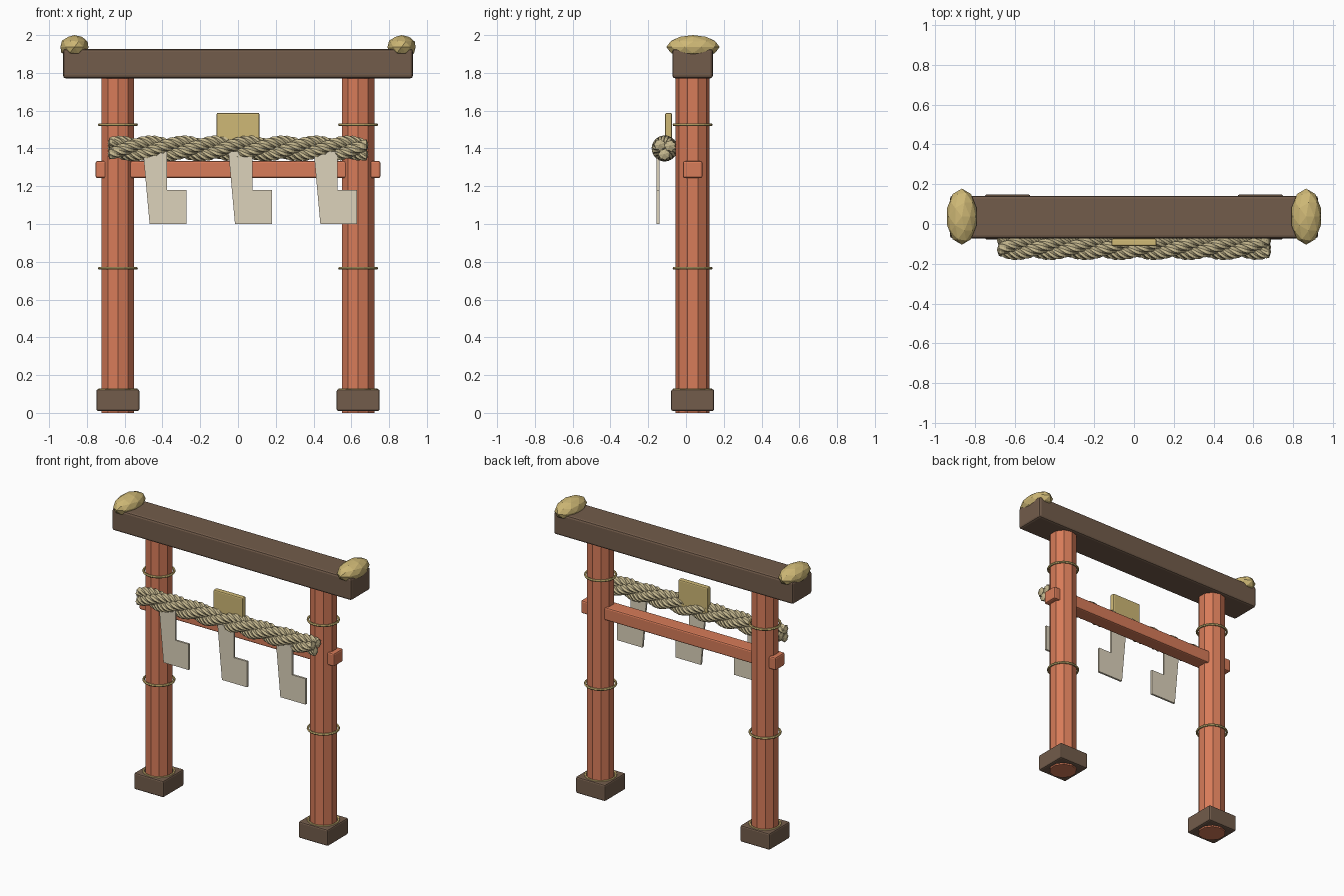
import bpy, bmesh, math
from mathutils import Vector, Matrix

if "Cube" in bpy.data.objects:
    bpy.data.objects.remove(bpy.data.objects["Cube"])

CY = 0.035       # depth centre of the frame
POST_X = 0.636


def material(name, rgb):
    m = bpy.data.materials.new(name)
    m.diffuse_color = (*rgb, 1)
    m.use_nodes = True
    m.node_tree.nodes["Principled BSDF"].inputs["Base Color"].default_value = m.diffuse_color
    return m


RED = material("vermilion", (0.68, 0.20, 0.10))
WOOD = material("dark_wood", (0.17, 0.107, 0.07))
GOLD = material("gold", (0.62, 0.48, 0.18))
STRAW = material("straw", (0.55, 0.47, 0.27))
PAPER = material("paper", (0.72, 0.65, 0.50))


def finish(name, bm, mat):
    bmesh.ops.recalc_face_normals(bm, faces=bm.faces)
    me = bpy.data.meshes.new(name)
    bm.to_mesh(me)
    bm.free()
    me.materials.append(mat)
    ob = bpy.data.objects.new(name, me)
    bpy.context.collection.objects.link(ob)
    return ob


def box(name, lo, hi, mat, bevel=0.01):
    lo, hi = Vector(lo), Vector(hi)
    bm = bmesh.new()
    bmesh.ops.create_cube(bm, size=1, matrix=Matrix.Translation((lo + hi) / 2)
                          @ Matrix.Diagonal((*(hi - lo), 1)))
    ob = finish(name, bm, mat)
    mod = ob.modifiers.new("bevel", 'BEVEL')
    mod.width, mod.segments = bevel, 2
    return ob


def ring(name, x, z, mat, major=0.098, minor=0.008):
    bpy.ops.mesh.primitive_torus_add(location=(x, CY, z), major_radius=major,
                                     minor_radius=minor, major_segments=20, minor_segments=6)
    ob = bpy.context.object
    ob.name = name
    ob.data.materials.append(mat)


def strand(name, phase, mat, half=0.68, turns=2.6, steps=110, sides=14):
    """One fluted strand winding round the rope axis."""
    bm = bmesh.new()
    loops = []
    for i in range(steps + 1):
        t = i / steps
        a = phase - 2 * math.pi * turns * t
        taper = 0.85 + 0.15 * min(1, 20 * min(t, 1 - t))
        c = Vector((-half + 2 * half * t, -0.113 + 0.032 * math.cos(a), 1.4 + 0.032 * math.sin(a)))
        loop = []
        for k in range(sides):
            b = 2 * math.pi * k / sides + 2 * math.pi * 5 * t
            r = taper * (0.037 if k % 2 else 0.030)
            loop.append(bm.verts.new(c + Vector((0, r * math.cos(b), r * math.sin(b)))))
        loops.append(loop)
    for p, q in zip(loops, loops[1:]):
        for k in range(sides):
            n = (k + 1) % sides
            bm.faces.new((p[k], p[n], q[n], q[k]))
    # rounded-off strand ends
    for loop, dx in ((loops[0], -0.01), (loops[-1], 0.01)):
        mid = sum((v.co for v in loop), Vector()) / sides + Vector((dx, 0, 0))
        tip = bm.verts.new(mid)
        for k in range(sides):
            bm.faces.new((loop[k], loop[(k + 1) % sides], tip))
    finish(name, bm, mat)


def streamer(name, dx, mat):
    outline = [(-0.503, 1.385), (-0.376, 1.385), (-0.376, 1.18),
               (-0.273, 1.18), (-0.273, 1.0), (-0.468, 1.0)]
    bm = bmesh.new()
    f = bm.faces.new([bm.verts.new((x + dx, -0.155, z)) for x, z in outline])
    ext = bmesh.ops.extrude_face_region(bm, geom=[f])
    bmesh.ops.translate(bm, vec=(0, 0.014, 0),
                        verts=[v for v in ext["geom"] if isinstance(v, bmesh.types.BMVert)])
    finish(name, bm, mat)


for side, s in (("left", -1), ("right", 1)):
    x = s * POST_X
    # ten-sided post
    bpy.ops.mesh.primitive_cylinder_add(vertices=10, radius=0.09, depth=1.8, location=(x, CY, 0.9))
    post = bpy.context.object
    post.name = side + "_post"
    post.data.materials.append(RED)
    # foot block and binding rings
    box(side + "_foot", (x - 0.114, CY - 0.114, 0.01), (x + 0.114, CY + 0.114, 0.125), WOOD)
    for n, z in (("lower", 0.122), ("middle", 0.765), ("upper", 1.525)):
        ring(f"{side}_{n}_ring", x, z, GOLD)
    # faceted cap on the lintel end
    bm = bmesh.new()
    bmesh.ops.create_icosphere(bm, subdivisions=2, radius=1, matrix=Matrix.Translation(
        (s * 0.866, CY + 0.002, 1.937)) @ Matrix.Diagonal((0.078, 0.141, 0.063, 1)))
    finish(side + "_end_cap", bm, GOLD)

# lintel, tie beam and plaque
box("lintel", (-0.926, CY - 0.107, 1.771), (0.926, CY + 0.107, 1.926), WOOD, 0.014)
box("tie_beam", (-0.754, CY - 0.052, 1.243), (0.754, CY + 0.052, 1.333), RED)
box("plaque", (-0.114, -0.111, 1.40), (0.114, -0.074, 1.588), GOLD, 0.008)

# twisted rope and paper streamers
for i in range(3):
    strand(f"rope_strand_{i + 1}", 2 * math.pi * i / 3, STRAW)
for i in range(3):
    streamer(f"paper_streamer_{i + 1}", 0.452 * i, PAPER)
